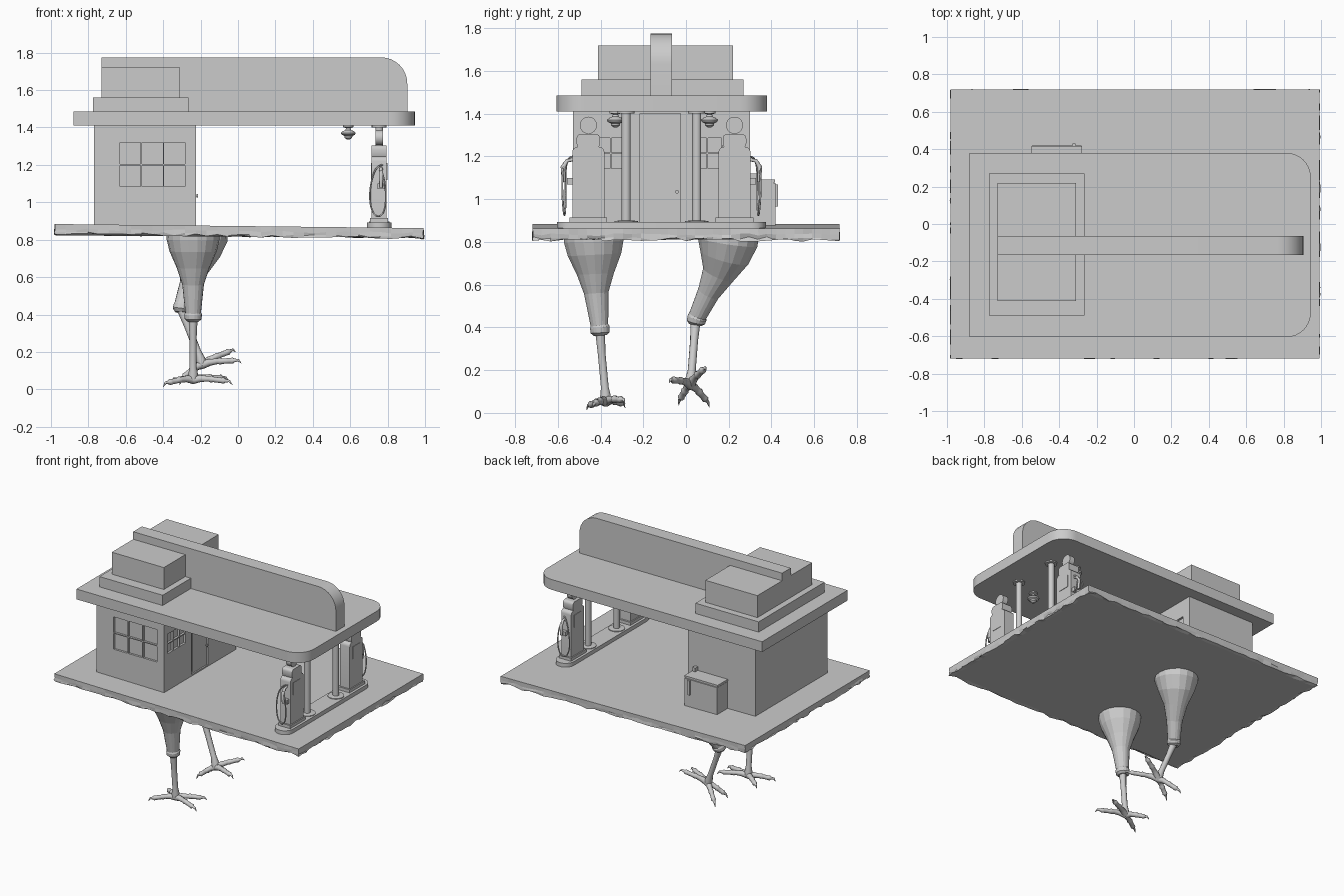
import bpy, bmesh, math, random
from mathutils import Vector

if "Cube" in bpy.data.objects:
    bpy.data.objects.remove(bpy.data.objects["Cube"])

random.seed(4)
YC = -0.115          # centre line of the building and forecourt


def finish(name, bm):
    bmesh.ops.recalc_face_normals(bm, faces=bm.faces)
    me = bpy.data.meshes.new(name)
    bm.to_mesh(me)
    bm.free()
    ob = bpy.data.objects.new(name, me)
    bpy.context.collection.objects.link(ob)
    return ob


def select(ob):
    bpy.ops.object.select_all(action='DESELECT')
    ob.select_set(True)
    bpy.context.view_layer.objects.active = ob


def smooth(ob, angle=35):
    select(ob)
    bpy.ops.object.shade_smooth_by_angle(angle=math.radians(angle))
    return ob


def add_box(bm, x, y, z):
    vs = bmesh.ops.create_cube(bm, size=1)['verts']
    for v in vs:
        v.co = [r[0] if c < 0 else r[1] for c, r in zip(v.co, (x, y, z))]


def box(name, x, y, z):
    bm = bmesh.new()
    add_box(bm, x, y, z)
    return finish(name, bm)


def prism(name, pts, axis, lo, hi):
    """Extrude a 2D outline along axis (0=x, 1=y, 2=z)."""
    bm = bmesh.new()

    def co(p, h):
        c = list(p)
        c.insert(axis, h)
        return c
    f = bm.faces.new([bm.verts.new(co(p, lo)) for p in pts])
    top = bmesh.ops.extrude_face_region(bm, geom=[f])['geom']
    for v in top:
        if isinstance(v, bmesh.types.BMVert):
            v.co[axis] = hi
    return smooth(finish(name, bm))


def arc(cx, cy, r, a0, a1, n=8):
    return [(cx + r * math.cos(math.radians(a0 + (a1 - a0) * i / n)),
             cy + r * math.sin(math.radians(a0 + (a1 - a0) * i / n))) for i in range(n + 1)]


def lathe(name, prof, x, y, n=20):
    bm = bmesh.new()
    rings = [[bm.verts.new((x + r * math.cos(2 * math.pi * i / n), y + r * math.sin(2 * math.pi * i / n), z))
              for i in range(n)] for r, z in prof]
    for a, b in zip(rings, rings[1:]):
        for i in range(n):
            bm.faces.new((a[i], a[(i + 1) % n], b[(i + 1) % n], b[i]))
    bm.faces.new(rings[0])
    bm.faces.new(rings[-1])
    return smooth(finish(name, bm))


def tube(name, pts, res=3, nurbs=False, soft=True):
    """Tube through (x, y, z, radius) points, converted to mesh."""
    cu = bpy.data.curves.new(name, 'CURVE')
    cu.dimensions = '3D'
    cu.bevel_depth, cu.bevel_resolution, cu.use_fill_caps = 1, res, True
    sp = cu.splines.new('NURBS' if nurbs else 'POLY')
    sp.points.add(len(pts) - 1)
    for p, (x, y, z, r) in zip(sp.points, pts):
        p.co, p.radius = (x, y, z, 1), r
    if nurbs:
        sp.use_endpoint_u, sp.order_u, sp.resolution_u = True, 4, 6
    sp.use_smooth = soft
    ob = bpy.data.objects.new(name, cu)
    bpy.context.collection.objects.link(ob)
    select(ob)
    bpy.ops.object.convert(target='MESH')
    return ob


# broken ground slab: straight top rim, ragged torn sides
def rim(n=34):
    c = [(-.98, -.718), (.992, -.718), (.992, .718), (-.98, .718)]
    for (ax, ay), (bx, by) in zip(c, c[1:] + c[:1]):
        for i in range(n):
            yield ax + (bx - ax) * i / n, ay + (by - ay) * i / n


bm = bmesh.new()
rings = []
for drop, jit, zj in ((0, 0, 0), (.028, .006, .006), (.045, .012, .008), (.052, .014, .009)):
    ring = []
    for x, y in rim():
        k = 1 - (random.random() - .4) * jit
        ring.append(bm.verts.new((x * k, y * k, .873 - .011 * x - drop + random.uniform(-zj, zj))))
    rings.append(ring)
for a, b in zip(rings, rings[1:]):
    for i in range(len(a)):
        j = (i + 1) % len(a)
        bm.faces.new((a[i], a[j], b[j], b[i]))
bm.faces.new(rings[0])
under = [bm.verts.new((v.co.x * .97, v.co.y * .97, .817 - .006 * v.co.x)) for v in rings[-1]]
for i in range(len(under)):
    j = (i + 1) % len(under)
    bm.faces.new((rings[-1][i], rings[-1][j], under[j], under[i]))
bm.faces.new(under)
finish('ground_slab', bm)

# shop with recessed window panes and door
shop = box('shop_walls', (-.77, -.225), (-.53, .3), (.86, 1.42))
cut = bmesh.new()
g = .007


def panes(axis, lo, hi, z0, z1):
    w, h = (hi - lo) / 3, (z1 - z0) / 2
    for i in range(3):
        for j in range(2):
            u = (lo + i * w + g / 2, lo + (i + 1) * w - g / 2)
            z = (z0 + j * h + g / 2, z0 + (j + 1) * h - g / 2)
            if axis == 'x':
                add_box(cut, u, (-.6, -.515), z)
            else:
                add_box(cut, (-.24, -.1), u, z)


panes('x', -.635, -.28, 1.08, 1.323)
panes('y', -.495, -.28, 1.14, 1.29)
panes('y', .03, .24, 1.14, 1.29)
add_box(cut, (-.235, -.1), (-.215, -.025), (.885, 1.4))
cutter = finish('opening_cutter', cut)
cutter.hide_render = True
mod = shop.modifiers.new('openings', 'BOOLEAN')
mod.object, mod.operation, mod.solver = cutter, 'DIFFERENCE', 'EXACT'
select(shop)
bpy.ops.object.modifier_apply(modifier='openings')
bpy.data.objects.remove(cutter)
box('door_panel', (-.24, -.23), (-.195, -.045), (.9, 1.38))
tube('door_knob', [(-.232, -.042, 1.035, .004), (-.222, -.042, 1.035, .004),
                   (-.221, -.042, 1.035, .009), (-.215, -.042, 1.035, .009)])

# cooler box behind the shop
box('cooler_box', (-.545, -.28), (.295, .42), (.865, 1.075))
box('cooler_lid', (-.547, -.278), (.295, .417), (1.078, 1.092))
box('cooler_neck', (-.54, -.285), (.295, .41), (1.07, 1.08))
box('cooler_handle', (-.33, -.312), (.415, .43), (.965, 1.07))
box('cooler_hinge', (-.305, -.282), (.3, .33), (1.09, 1.12))

# canopy roof, stepped tower and sign fin
R = .13
prism('canopy', [(-.88, .38), (-.88, -.605)] + arc(.945 - R, -.605 + R, R, -90, 0)
      + arc(.945 - R, .38 - R, R, 0, 90), 2, 1.41, 1.485)
box('tower_lower', (-.775, -.265), (-.49, .27), (1.48, 1.56))
box('tower_upper', (-.73, -.31), (-.412, .22), (1.55, 1.72))
prism('roof_fin', [(-.73, 1.48), (.905, 1.48)] + arc(.905 - .14, 1.775 - .14, .14, 0, 90)
      + [(-.73, 1.775)], 1, -.165, -.065)

# pump island with rounded ends
X = .755
prism('pump_island', arc(X, YC - .423, .066, 180, 360) + arc(X, YC + .423, .066, 0, 180), 2, .855, .893)

for s, side in ((-1, 'front'), (1, 'back')):
    # canopy column with flanges
    yc = YC + s * .165
    lathe(side + '_column', [(.055, .89), (.055, .898), (.021, .901), (.021, 1.4), (.04, 1.401), (.04, 1.412)], X, yc)
    # hanging lamp
    lathe(side + '_lamp', [(.028, 1.412), (.028, 1.402), (.012, 1.397), (.016, 1.386), (.03, 1.38), (.04, 1.371),
                           (.036, 1.362), (.022, 1.355), (.02, 1.345), (.008, 1.336)], .59, YC + .005 + s * .22)
    # fuel pump: base, body with shoulders, crown and globe disc
    y = YC + s * .342
    box(side + '_pump_base', (X - .048, X + .048), (y - .088, y + .088), (.89, .915))
    body = ([(y - .075, .912), (y + .075, .912)] + arc(y + .05, 1.22, .025, 0, 90, 4)
            + [(y + .055, 1.26)] + arc(y + .035, 1.285, .02, 0, 90, 4)
            + arc(y - .035, 1.285, .02, 90, 180, 4) + [(y - .055, 1.26)]
            + arc(y - .05, 1.22, .025, 90, 180, 4))
    prism(side + '_pump_body', body, 0, X - .04, X + .04)
    prism(side + '_pump_globe', arc(y, 1.346, .04, 0, 345, 23), 0, X - .02, X + .02)
    for d in (-1, 1):
        box(side + '_pump_dial', sorted((X + d * .039, X + d * .043)), (y - .042, y + .042), (1.12, 1.21))
    # hose loop and nozzle on the outer side
    hose = [(.775, .07, 1.2), (.74, .1, 1.2), (.71, .11, 1.12), (.7, .105, 1.0), (.73, .11, .915),
            (.785, .115, .93), (.795, .125, 1.05), (.78, .12, 1.14), (.765, .115, 1.17)]
    tube(side + '_hose', [(a, y + s * b, c, .0045) for a, b, c in hose], 2, True)
    tube(side + '_nozzle', [(a, y + s * b, c, r) for a, b, c, r in (
        (.765, .115, 1.08, .009), (.765, .118, 1.15, .012), (.765, .1, 1.18, .009), (.765, .07, 1.185, .007))], 2)
    box(side + '_nozzle_holder', (.745, .785), sorted((y + s * .07, y + s * .1)), (1.07, 1.1))


# bird legs: feathered thigh, thin shank, four clawed toes
def leg(name, thigh, shank, tips):
    tube(name + '_thigh', thigh, 7, soft=False)
    tube(name + '_shank', shank, 3)
    hub = Vector(shank[-1][:3])
    for i, t in enumerate(tips):
        d = Vector(t)
        path = []
        for k, lift, r in ((0, 0, .022), (.2, .012, .019), (.4, .014, .015), (.46, .014, .019), (.52, .013, .015),
                           (.72, .012, .015), (.78, .012, .017), (.82, .012, .01), (.92, .013, .007), (1, -.006, .001)):
            p = hub + d * k
            path.append((p.x, p.y, p.z + lift, r))
        tube(f'{name}_toe_{i + 1}', path, 3)


leg('front_leg',
    [(-.24, -.432, .85, .143), (-.24, -.432, .8, .141), (-.24, -.428, .74, .127), (-.24, -.424, .65, .088),
     (-.24, -.42, .56, .058), (-.24, -.405, .41, .042), (-.24, -.403, .4, .047), (-.24, -.402, .375, .045),
     (-.24, -.401, .362, .03)],
    [(-.24, -.402, .38, .024), (-.24, -.395, .28, .019), (-.24, -.38, .12, .019), (-.24, -.377, .08, .026),
     (-.24, -.375, .05, .026)],
    [(.21, -.06, -.02), (.19, .09, 0), (-.16, -.09, -.03), (-.13, .09, -.02)])
leg('back_leg',
    [(-.2, .2, .86, .146), (-.2, .195, .8, .143), (-.212, .18, .73, .118), (-.23, .152, .65, .078),
     (-.26, .105, .56, .053), (-.298, .055, .455, .042), (-.3, .052, .445, .046), (-.305, .046, .425, .044),
     (-.306, .044, .412, .03)],
    [(-.304, .045, .43, .024), (-.27, .038, .34, .019), (-.215, .027, .2, .019), (-.2, .022, .16, .026),
     (-.192, .02, .13, .026)],
    [(.21, -.1, .015), (.18, .075, .075), (-.12, .09, -.1), (-.12, -.055, -.09)])

# rest the lowest claw on the ground
low = min((o.matrix_world @ v.co).z for o in bpy.data.objects for v in o.data.vertices)
print('lowest point', low)
